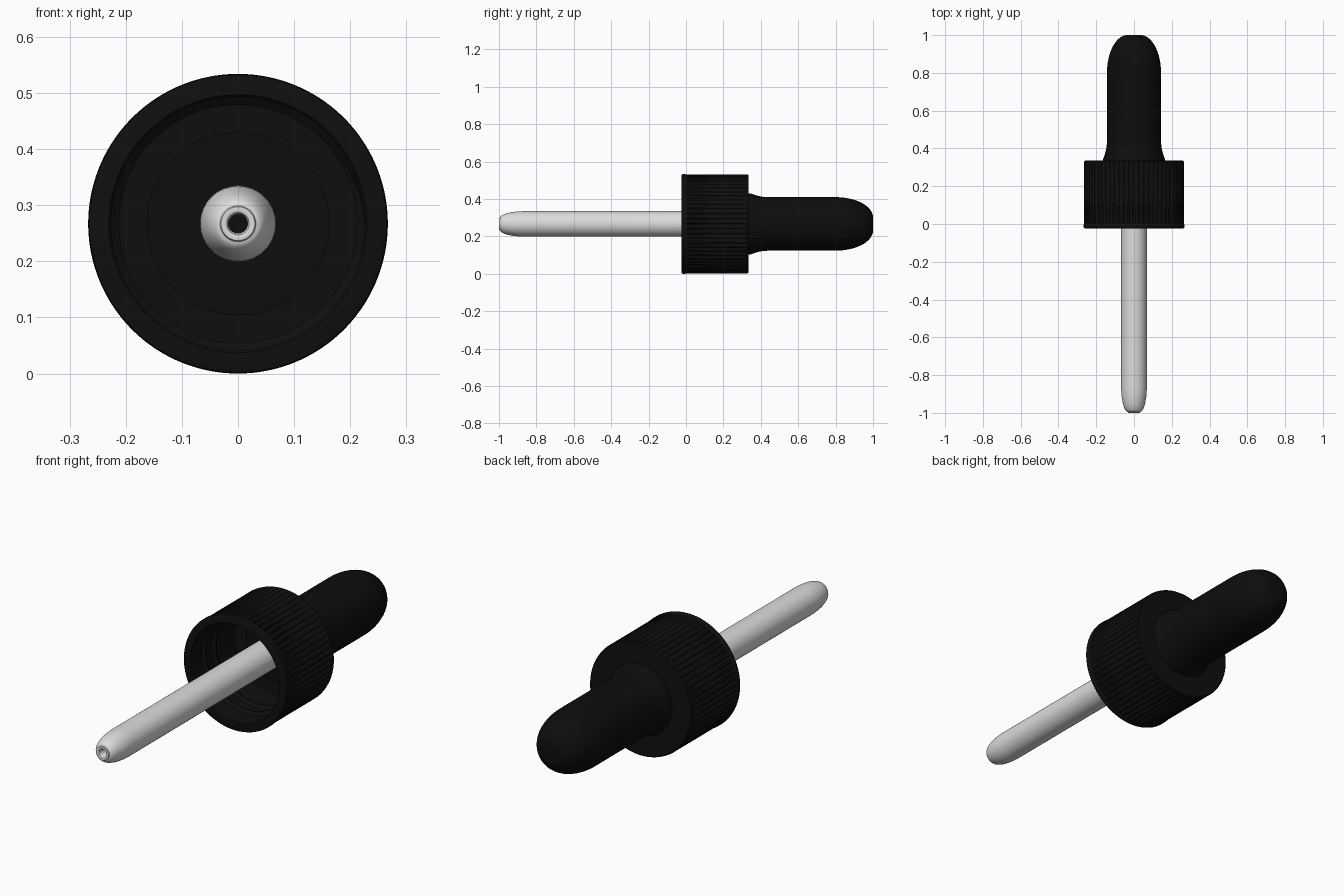
import bpy, bmesh, math

if "Cube" in bpy.data.objects:
    bpy.data.objects.remove(bpy.data.objects["Cube"])

ZC = 0.267  # height of the shared axis, which runs along y


def material(name, rgb):
    m = bpy.data.materials.new(name)
    m.diffuse_color = (*rgb, 1.0)
    m.use_nodes = True
    m.node_tree.nodes["Principled BSDF"].inputs["Base Color"].default_value = m.diffuse_color
    return m


BLACK_PLASTIC = material("black plastic", (0.0048, 0.0048, 0.0048))
BLACK_RUBBER = material("black rubber", (0.004, 0.004, 0.004))
GLASS = material("pale glass", (0.72, 0.72, 0.72))


def finish(bm, name, mat, angle=35):
    bmesh.ops.remove_doubles(bm, verts=bm.verts, dist=1e-5)
    bmesh.ops.recalc_face_normals(bm, faces=bm.faces)
    me = bpy.data.meshes.new(name)
    bm.to_mesh(me)
    bm.free()
    me.materials.append(mat)
    ob = bpy.data.objects.new(name, me)
    bpy.context.collection.objects.link(ob)
    bpy.ops.object.select_all(action='DESELECT')
    ob.select_set(True)
    bpy.context.view_layer.objects.active = ob
    bpy.ops.object.shade_smooth_by_angle(angle=math.radians(angle))
    return ob


def lathe(name, profile, mat, segs=96, closed=False, ribs=0):
    """Spin (radius, y, rib_depth) points around the axis."""
    bm = bmesh.new()
    rows = []
    for p in profile:
        r, y = p[0], p[1]
        depth = p[2] if len(p) > 2 else 0
        row = []
        for i in range(segs):
            a = 2 * math.pi * i / segs
            rr = r
            if depth:  # narrow grooves between wide ribs
                rr -= depth * max(0, math.cos(ribs * a)) ** 2
            row.append(bm.verts.new((rr * math.cos(a), y, ZC + rr * math.sin(a))))
        rows.append(row)
    pairs = list(zip(rows, rows[1:])) + ([(rows[-1], rows[0])] if closed else [])
    for a, b in pairs:
        for i in range(segs):
            j = (i + 1) % segs
            bm.faces.new((a[i], a[j], b[j], b[i]))
    return finish(bm, name, mat)


# Glass tube: rounded tip with a small hole, hollow bore
tip = []
for k in range(13):
    t = k / 12 * math.pi / 2
    tip.append((0.032 + 0.036 * math.sin(t), -0.995 + 0.135 * (1 - math.cos(t))))
tube = [(0.017, -0.90), (0.017, -0.992), (0.020, -0.998), (0.025, -1.0), (0.030, -0.999)]
tube += tip + [(0.068, 0.32), (0.050, 0.32), (0.050, -0.84)]
lathe("glass_tube", tube, GLASS, 64, closed=True)

# Screw cap: open at the front, ribbed outside, hole in the back for the bulb
G = 0.008
cap = [(0.226, -0.018), (0.230, -0.023), (0.261, -0.023), (0.265, -0.021),
       (0.267, -0.016), (0.267, -0.004), (0.2645, 0.0), (0.2645, 0.004, G),
       (0.2645, 0.318, G), (0.2645, 0.326), (0.263, 0.332), (0.259, 0.335),
       (0.158, 0.335), (0.158, 0.295), (0.226, 0.295)]
lathe("screw_cap", cap, BLACK_PLASTIC, 480, closed=True, ribs=60)

# Screw thread: ridge winding around the inside of the cap
bm = bmesh.new()
turns, per = 2.5, 72
n = int(turns * per)
prev = None
for i in range(n + 1):
    a = 2 * math.pi * i / per
    y0 = 0.03 + 0.075 * i / per
    fade = min(1, i / 10, (n - i) / 10)
    cur = []
    for r, dy in ((0.228, -0.016), (0.226 - 0.014 * fade, -0.004),
                  (0.226 - 0.014 * fade, 0.004), (0.228, 0.016)):
        cur.append(bm.verts.new((r * math.cos(a), y0 + dy, ZC + r * math.sin(a))))
    if prev:
        for k in range(4):
            m = (k + 1) % 4
            bm.faces.new((prev[k], prev[m], cur[m], cur[k]))
    prev = cur
finish(bm, "cap_thread", BLACK_PLASTIC)

# Rubber bulb: flared foot, straight body, domed end
bulb = [(0, 0.29), (0.163, 0.29), (0.163, 0.345), (0.157, 0.362),
        (0.150, 0.385), (0.145, 0.41), (0.143, 0.44), (0.143, 0.60)]
for k in range(19):
    t = k / 18 * math.pi / 2
    bulb.append((0.035 + 0.108 * math.cos(t), 0.80 + 0.20 * math.sin(t)))
bulb.append((0, 1.0))
lathe("rubber_bulb", bulb, BLACK_RUBBER, 96)
